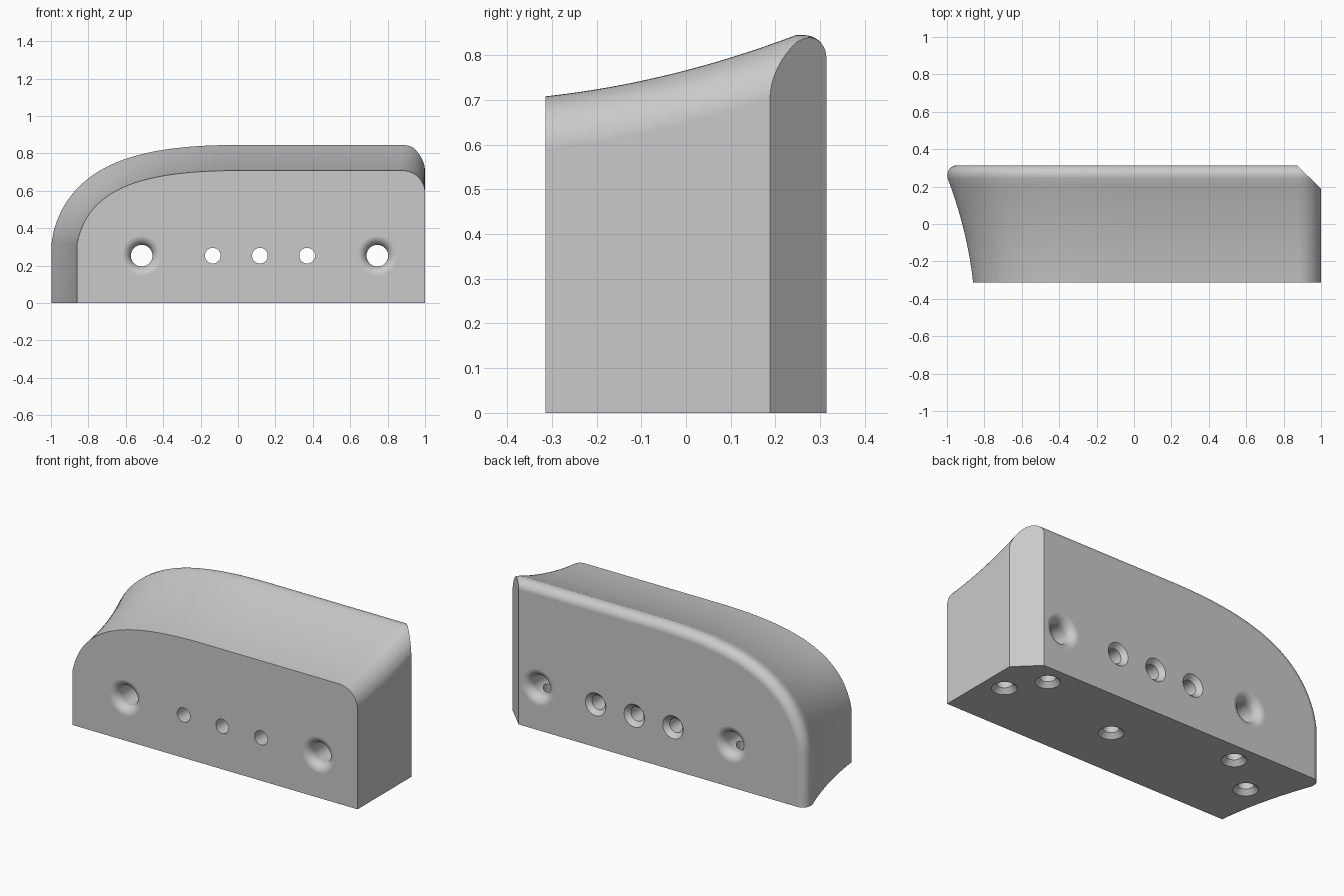
import bpy, bmesh, math
from mathutils import Vector, Matrix

if "Cube" in bpy.data.objects:
    bpy.data.objects.remove(bpy.data.objects["Cube"])

mat = bpy.data.materials.new("light grey")
mat.use_nodes = True
GREY = (0.59, 0.59, 0.59, 1)
mat.diffuse_color = GREY
mat.node_tree.nodes["Principled BSDF"].inputs["Base Color"].default_value = GREY

HALF = 0.314      # half depth of the block
TOP = 0.708       # height of the front face


def add_object(name, bm):
    bmesh.ops.recalc_face_normals(bm, faces=bm.faces[:])
    mesh = bpy.data.meshes.new(name)
    bm.to_mesh(mesh)
    bm.free()
    mesh.materials.append(mat)
    ob = bpy.data.objects.new(name, mesh)
    bpy.context.collection.objects.link(ob)
    return ob


def bridge(bm, rings):
    n = len(rings[0])
    for a, b in zip(rings, rings[1:]):
        for i in range(n):
            j = (i + 1) % n
            bm.faces.new((a[i], a[j], b[j], b[i]))
    bm.faces.new(rings[0])
    bm.faces.new(rings[-1])


# Front outline: pairs of a point and the direction it flares in
def outline():
    pts = [(Vector((-0.86, 0)), Vector((-1, 0)))]
    p = [Vector(v) for v in ((-0.86, 0.32), (-0.80, 0.62), (-0.5, TOP), (0, TOP))]
    steps = 28
    for k in range(steps + 1):
        t = k / steps
        u = 1 - t
        pos = u**3 * p[0] + 3 * u * u * t * p[1] + 3 * u * t * t * p[2] + t**3 * p[3]
        tan = u * u * (p[1] - p[0]) + 2 * u * t * (p[2] - p[1]) + t * t * (p[3] - p[2])
        normal = Vector((-tan.y, tan.x)).normalized() if k else Vector((-1, 0))
        pts.append((pos, normal))
    r = 0.12
    for k in range(13):
        a = math.radians(90 - 7.5 * k)
        pos = Vector((1 - r + r * math.cos(a), TOP - r + r * math.sin(a)))
        pts.append((pos, Vector((0, 1))))
    pts.append((Vector((1, 0)), Vector((0, 0))))
    return pts


# Flare along the depth: concave sweep, then a rounded back edge
def flare_profile():
    span, flare, r = 0.56, 0.137, 0.05
    prof = []
    for k in range(17):
        t = k / 16
        prof.append((-HALF + span * t, flare * (0.45 * t + 0.55 * t * t)))
    for k in range(1, 11):
        a = math.radians(100 - 10 * k)
        prof.append((HALF - r + r * math.cos(a), flare - r + r * math.sin(a)))
    return prof


# Block body
bm = bmesh.new()
pts = outline()
rings = [[bm.verts.new((p.x + n.x * e, y, p.y + n.y * e)) for p, n in pts]
         for y, e in flare_profile()]
bridge(bm, rings)

# Slanted back corner
bmesh.ops.bisect_plane(bm, geom=bm.verts[:] + bm.edges[:] + bm.faces[:],
                       plane_co=(0.872, HALF, 0), plane_no=(0.126, 0.128, 0),
                       clear_outer=True)
bmesh.ops.holes_fill(bm, edges=[e for e in bm.edges if e.is_boundary], sides=0)
block = add_object("block", bm)


# Drilled holes: turned cutters given as (distance, radius) along an axis
def drill(profile, matrix, sides=40):
    bm = bmesh.new()
    rings = [[bm.verts.new((r * math.cos(math.tau * i / sides),
                            r * math.sin(math.tau * i / sides), d))
              for i in range(sides)] for d, r in profile]
    bridge(bm, rings)
    bm.transform(matrix)
    cutter = add_object("hole_cutter", bm)
    cutter.hide_render = True
    mod = block.modifiers.new("hole", 'BOOLEAN')
    mod.operation = 'DIFFERENCE'
    mod.solver = 'EXACT'
    mod.object = cutter
    bpy.context.view_layer.objects.active = block
    bpy.ops.object.modifier_apply(modifier=mod.name)
    bpy.data.objects.remove(cutter)


def countersunk(depth):
    r, big, sink = 0.042, 0.067, 0.027
    return [(-0.05, big), (0, big), (sink, r), (depth, r)]


def rope_hole():
    r, f = 0.058, 0.05
    half = [(HALF - f + f * math.sin(a), r + f - f * math.cos(a))
            for a in (math.radians(9 * k) for k in range(11))]
    half.append((HALF + 0.05, r + f))
    return [(-d, q) for d, q in reversed(half)] + half


into_back = Matrix.Rotation(math.pi / 2, 4, 'X')   # local z runs toward -y
HOLE_Z = 0.253

for x in (-0.515, 0.745):
    drill(rope_hole(), Matrix.Translation((x, 0, HOLE_Z)) @ into_back)
for x in (-0.135, 0.117, 0.37):
    drill(countersunk(0.7), Matrix.Translation((x, HALF, HOLE_Z)) @ into_back)
for x, y, depth in ((0.876, 0, 0.19), (0.745, 0.193, 0.24), (0.155, 0, 0.19),
                    (-0.515, 0.193, 0.24), (-0.755, 0, 0.19)):
    drill(countersunk(depth), Matrix.Translation((x, y, 0)))

# Smooth shading with crisp edges
for ob in bpy.context.selected_objects:
    ob.select_set(False)
block.select_set(True)
bpy.context.view_layer.objects.active = block
bpy.ops.object.shade_smooth_by_angle(angle=math.radians(30))
weighted = block.modifiers.new("even_shading", 'WEIGHTED_NORMAL')
weighted.keep_sharp = True
